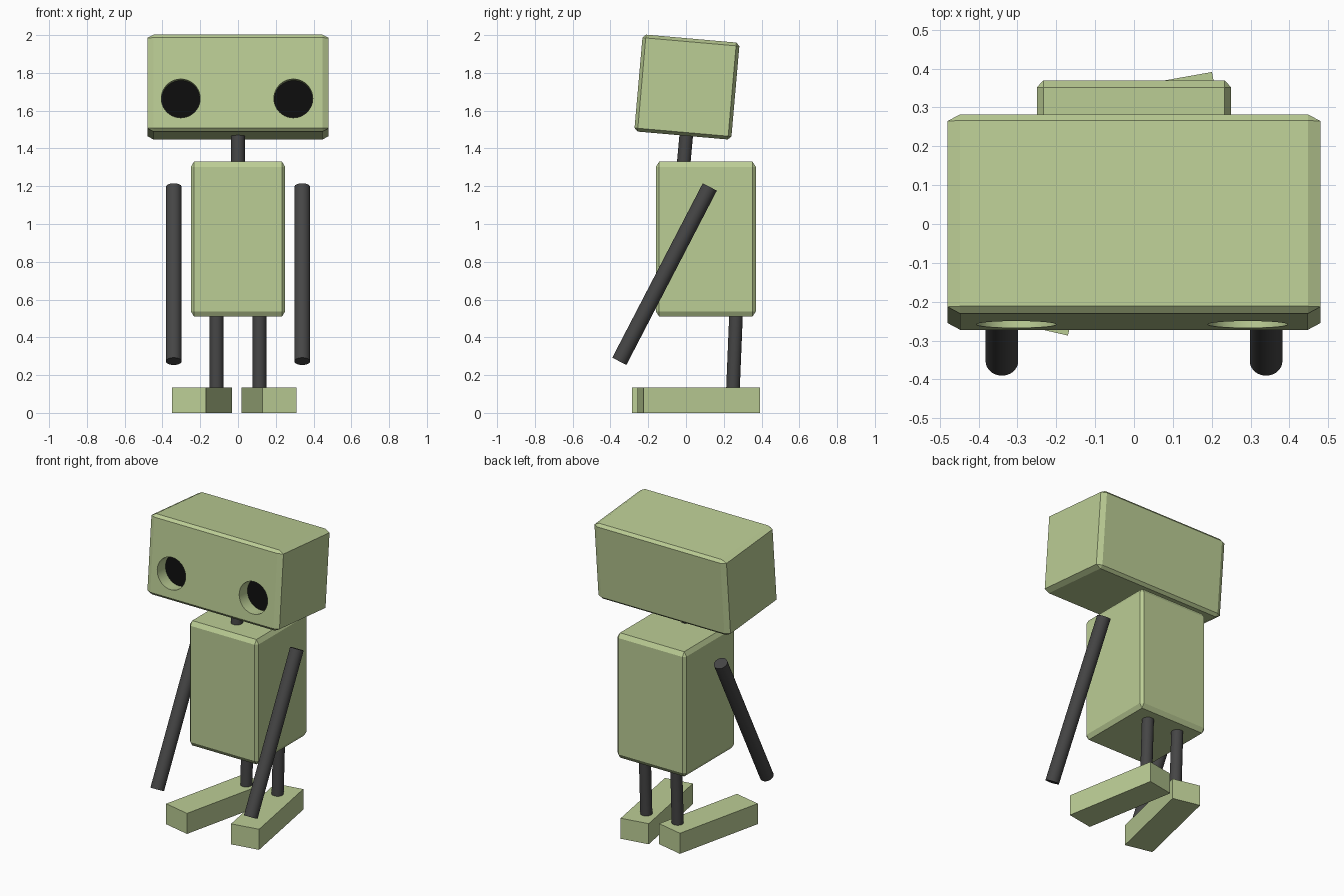
import bpy, bmesh
from math import radians
from mathutils import Matrix, Vector

if "Cube" in bpy.data.objects:
    bpy.data.objects.remove(bpy.data.objects["Cube"])


def material(name, color):
    m = bpy.data.materials.new(name)
    m.diffuse_color = (*color, 1)
    m.use_nodes = True
    m.node_tree.nodes["Principled BSDF"].inputs["Base Color"].default_value = m.diffuse_color
    return m


GREEN = material("pale_green", (0.50, 0.61, 0.30))
DARK = material("dark_grey", (0.06, 0.06, 0.06))
BLACK = material("black", (0.004, 0.004, 0.004))


def finish(bm, name, mat, matrix):
    me = bpy.data.meshes.new(name)
    bm.to_mesh(me)
    bm.free()
    me.transform(matrix)
    me.materials.append(mat)
    ob = bpy.data.objects.new(name, me)
    bpy.context.collection.objects.link(ob)
    return ob


def box(name, size, matrix, bevel=0.0):
    """Unit cube, chamfered before scaling so the chamfer stretches with it."""
    bm = bmesh.new()
    bmesh.ops.create_cube(bm, size=1)
    if bevel:
        bmesh.ops.bevel(bm, geom=bm.edges[:], offset=bevel, segments=1,
                        profile=0.5, affect='EDGES')
    return finish(bm, name, GREEN, matrix @ Matrix.Diagonal((*size, 1)))


def rod(name, a, b, radius, mat=DARK, matrix=Matrix()):
    """Cylinder between two points."""
    a, b = Vector(a), Vector(b)
    bm = bmesh.new()
    bmesh.ops.create_cone(bm, cap_ends=True, segments=40, radius1=radius,
                          radius2=radius, depth=(b - a).length)
    turn = (b - a).to_track_quat('Z', 'Y').to_matrix().to_4x4()
    ob = finish(bm, name, mat, matrix @ Matrix.Translation((a + b) / 2) @ turn)
    bpy.ops.object.select_all(action='DESELECT')
    ob.select_set(True)
    bpy.context.view_layer.objects.active = ob
    bpy.ops.object.shade_smooth_by_angle(angle=radians(40))
    return ob


# Head, tilted slightly back
tilt = Matrix.Translation((0.005, 0.005, 1.725)) @ Matrix.Rotation(radians(-5), 4, 'X')
tilt.translation.x = 0
S = 0.515
head = box("head", (0.96, S, S), tilt, 0.034)

# Recessed eyes with black floors
front, depth = -S / 2, 0.09
for side, x in (("left", -0.303), ("right", 0.293)):
    cutter = rod(side + "_eye_cutter", (x, front - 0.1, -0.083),
                 (x, front + depth, -0.083), 0.103, GREEN, tilt)
    cutter.hide_render = True
    cutter.display_type = 'WIRE'
    cut = head.modifiers.new(side + "_eye_socket", 'BOOLEAN')
    cut.object = cutter
    cut.operation = 'DIFFERENCE'
    cut.solver = 'EXACT'
    rod(side + "_eye", (x, front + depth - 0.004, -0.083),
        (x, front + depth + 0.01, -0.083), 0.1028, BLACK, tilt)

# Neck and body
rod("neck", (0, -0.018, 1.26), (0, 0.004, 1.50), 0.036)
box("body", (0.5, 0.53, 0.82), Matrix.Translation((0, 0.105, 0.92)), 0.034)

# Arms and legs
for side, s in (("left", -1), ("right", 1)):
    rod(side + "_arm", (s * 0.34, 0.126, 1.196), (s * 0.34, -0.353, 0.273), 0.042)
    x = s * 0.114
    rod(side + "_leg", (x, 0.266, 0.55), (x, 0.248, 0.11), 0.036)

# Splayed feet
for side, pos, angle in (("left", (-0.19, 0.038, 0.0675), -12.9),
                         ("right", (0.165, 0.0675, 0.0675), 10.1)):
    place = Matrix.Translation(pos) @ Matrix.Rotation(radians(angle), 4, 'Z')
    box(side + "_foot", (0.184, 0.625, 0.135), place)
